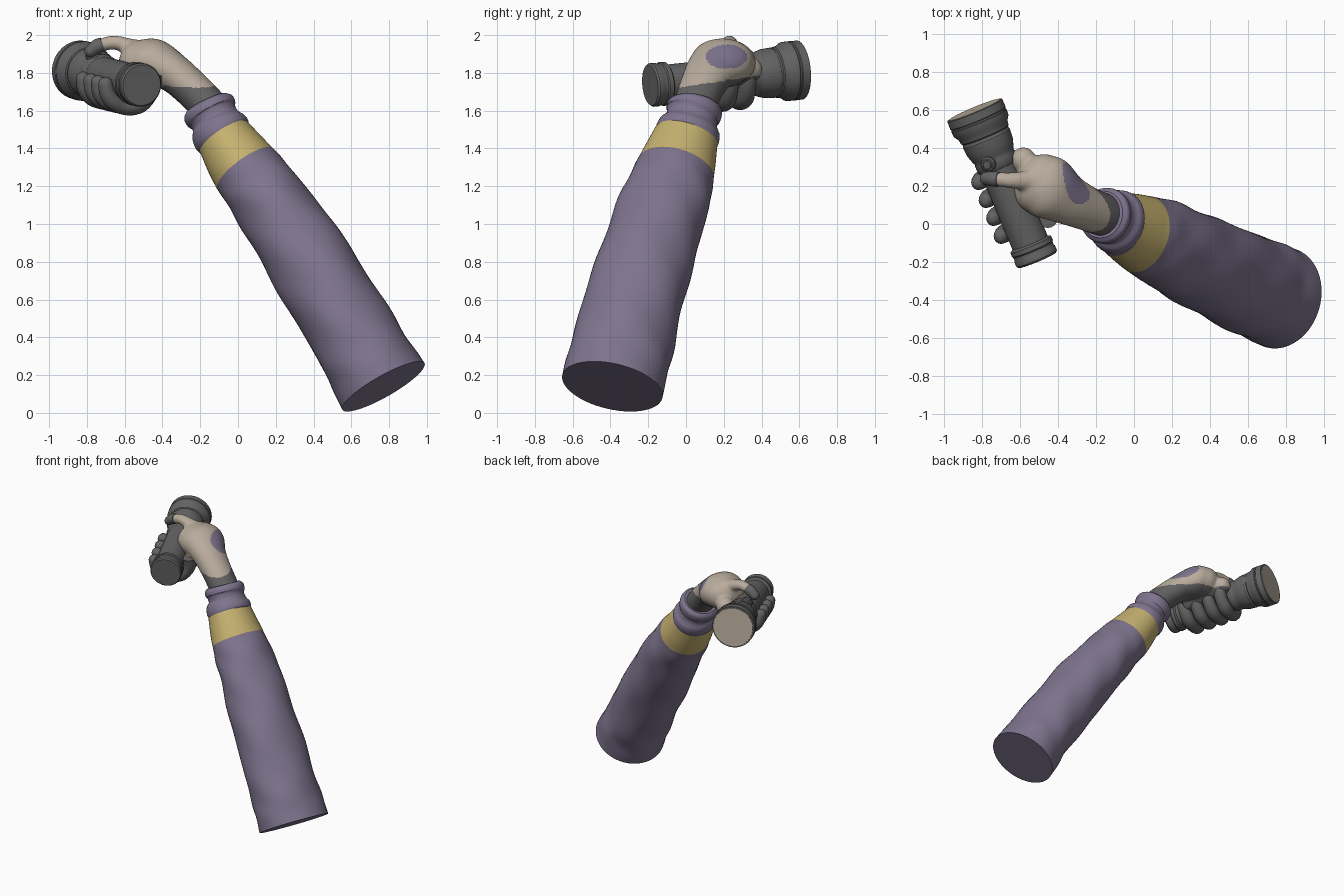
import bpy, bmesh, math
from mathutils import Vector

cube = bpy.data.objects.get("Cube")
if cube:
    bpy.data.objects.remove(cube, do_unlink=True)


def material(name, r, g, b):
    m = bpy.data.materials.new(name)
    m.use_nodes = True
    m.diffuse_color = (r, g, b, 1)
    bsdf = next(n for n in m.node_tree.nodes if n.type == "BSDF_PRINCIPLED")
    bsdf.inputs["Base Color"].default_value = (r, g, b, 1)
    bsdf.inputs["Roughness"].default_value = 0.8
    return m


PURPLE = material("dusty purple cloth", 0.21, 0.175, 0.27)
YELLOW = material("mustard band", 0.56, 0.44, 0.16)
BEIGE = material("beige leather", 0.48, 0.41, 0.335)
GREY = material("dark grey", 0.125, 0.125, 0.125)


def spline(points, steps):
    """Catmull-Rom samples of (x, y, z, ru, rv) stations."""
    pts = [Vector(p) for p in points]
    out = []
    for i in range(len(pts) - 1):
        b, c = pts[i], pts[i + 1]
        a = pts[i - 1] if i else 2 * b - c
        d = pts[i + 2] if i + 2 < len(pts) else 2 * c - b
        for k in range(steps):
            t = k / steps
            out.append(b + (c - a) * (t / 2) + (2 * a - 5 * b + 4 * c - d) * (t * t / 2)
                       + (3 * b - a - 3 * c + d) * (t ** 3 / 2))
    return out + [pts[-1]]


def tube(name, points, mats, sides=32, steps=6, rounded=False, wobble=None, paint=None):
    """Sweep an elliptical section through stations; close both ends."""
    rings = spline(points, steps)
    centres = [Vector(r[:3]) for r in rings]
    data = []
    for i, r in enumerate(rings):
        tangent = (centres[min(i + 1, len(rings) - 1)] - centres[max(i - 1, 0)]).normalized()
        data.append((centres[i], tangent, r[3], r[4], i / steps))
    if rounded:
        c, t, ru, rv, s = data[-1]
        for k in range(1, 6):
            a = k / 6 * math.pi / 2
            data.append((c + t * min(ru, rv) * math.sin(a), t, ru * math.cos(a), rv * math.cos(a), s))
    bm = bmesh.new()
    loops = []
    for c, t, ru, rv, s in data:
        u = Vector((0, 1, 0)).cross(t).normalized()
        v = t.cross(u)
        loop = []
        for k in range(sides):
            a = math.tau * k / sides
            f = 1 + (wobble(a, s) if wobble else 0)
            loop.append(bm.verts.new(c + (u * ru * math.cos(a) + v * rv * math.sin(a)) * f))
        loops.append(loop)
    for i in range(len(loops) - 1):
        for k in range(sides):
            n = (k + 1) % sides
            f = bm.faces.new((loops[i][k], loops[i][n], loops[i + 1][n], loops[i + 1][k]))
            if paint:
                f.material_index = paint((data[i][4] + data[i + 1][4]) / 2)
    bm.faces.new(loops[0][::-1])
    bm.faces.new(loops[-1])
    bmesh.ops.recalc_face_normals(bm, faces=bm.faces)
    mesh = bpy.data.meshes.new(name)
    bm.to_mesh(mesh)
    bm.free()
    for m in mats:
        mesh.materials.append(m)
    ob = bpy.data.objects.new(name, mesh)
    bpy.context.collection.objects.link(ob)
    return ob


def activate(*obs):
    bpy.ops.object.select_all(action="DESELECT")
    for o in obs:
        o.select_set(True)
    bpy.context.view_layer.objects.active = obs[0]


# Sleeve with soft folds, a coloured band and a gathered cuff
def folds(a, s):
    fade = max(0, min(1, s * 1.5, (4.2 - s) * 1.2))
    return fade * (0.014 * math.sin(3 * a - 5 * s + 1) + 0.014 * math.sin(4 * a + 7 * s))


sleeve = tube("sleeve", [
    (0.77, -0.39, 0.14, 0.25, 0.272),
    (0.63, -0.33, 0.385, 0.232, 0.268),
    (0.39, -0.222, 0.78, 0.226, 0.252),
    (0.17, -0.112, 1.115, 0.2, 0.235),
    (0.025, -0.047, 1.31, 0.18, 0.204),
    (-0.075, 0.0, 1.46, 0.15, 0.172),
], [PURPLE, YELLOW], sides=56, steps=10, wobble=folds, paint=lambda s: int(s > 3.9))
cuff = tube("sleeve_cuff", [
    (-0.07, 0.0, 1.45, 0.148, 0.168),
    (-0.085, 0.008, 1.475, 0.158, 0.172),
    (-0.103, 0.018, 1.51, 0.152, 0.165),
    (-0.117, 0.027, 1.54, 0.132, 0.142),
    (-0.13, 0.033, 1.565, 0.13, 0.138),
    (-0.142, 0.04, 1.587, 0.143, 0.148),
    (-0.158, 0.046, 1.617, 0.142, 0.146),
    (-0.168, 0.05, 1.637, 0.12, 0.125),
], [PURPLE], sides=48, steps=4)

# Torch, built along its own slanted axis
TAIL = Vector((-0.51, -0.19, 1.735))
AXIS = Vector((-0.33, 0.79, 0.08)).normalized()
SIDE = Vector((0.923, 0.385, 0)).normalized()
UP = SIDE.cross(AXIS).normalized()


def around(t, radius, angle):
    return TAIL + AXIS * t + (SIDE * math.cos(angle) + UP * math.sin(angle)) * radius


def turned(name, profile, mat):
    return tube(name, [(*(TAIL + AXIS * t), r, r) for t, r in profile], [mat], sides=40, steps=1)


turned("torch_body", [
    (0, 0.108), (0.01, 0.116), (0.035, 0.116), (0.042, 0.112), (0.06, 0.112), (0.067, 0.117),
    (0.09, 0.116), (0.1, 0.1), (0.53, 0.101), (0.545, 0.112), (0.58, 0.113), (0.595, 0.111),
    (0.61, 0.118), (0.65, 0.13), (0.70, 0.134), (0.706, 0.13), (0.715, 0.13), (0.721, 0.136),
    (0.745, 0.139), (0.77, 0.156), (0.80, 0.158), (0.804, 0.155), (0.812, 0.155),
    (0.816, 0.158), (0.86, 0.157)], GREY)
turned("torch_lens", [(0.858, 0.147), (0.863, 0.146)], BEIGE)

# Push button with a raised collar
press = math.radians(112)
for name, r, h in (("button_collar", 0.04, 0.132), ("button_cap", 0.025, 0.142)):
    tube(name, [(*around(0.578, d, press), r * f, r * f)
                for d, f in ((0.08, 1), (h - 0.008, 1), (h, 0.8))], [GREY], sides=24, steps=1)

# Four gloved fingers curled under the torch
for i, name in enumerate(("little", "ring", "middle", "index")):
    t = 0.19 + 0.103 * i
    path = []
    for k in range(9):
        f = k / 8
        swell = 0.05 - 0.008 * f + 0.003 * math.cos(f * math.tau * 2.5)
        p = around(t, 0.142 - 0.014 * f, math.radians(14 - 188 * f))
        path.append((*p, swell, swell + 0.003))
    tube(name + "_finger", path, [GREY], sides=20, steps=3, rounded=True)

# Hand: wrist, palm and thumb fused into one skin
hand = tube("hand", [
    (-0.12, 0.035, 1.58, 0.1, 0.11),
    (-0.18, 0.055, 1.65, 0.1, 0.115),
    (-0.26, 0.087, 1.73, 0.1, 0.12),
    (-0.35, 0.13, 1.805, 0.106, 0.137),
    (-0.44, 0.185, 1.85, 0.128, 0.168),
    (-0.5, 0.215, 1.855, 0.123, 0.162),
], [], rounded=True)
palm = tube("palm", [(*around(0.2 + 0.08 * i, 0.14, math.radians(6 * i - 10)), 0.056 + 0.003 * i, 0.056 + 0.003 * i)
                     for i in range(5)], [], rounded=True)
thumb = tube("thumb", [
    (-0.46, 0.22, 1.90, 0.07, 0.085),
    (-0.56, 0.228, 1.935, 0.045, 0.055),
    (-0.65, 0.23, 1.96, 0.038, 0.042),
    (-0.71, 0.235, 1.952, 0.036, 0.038),
], [], rounded=True)
activate(hand, palm, thumb)
bpy.ops.object.join()
remesh = hand.modifiers.new("fuse", "REMESH")
remesh.mode = "VOXEL"
remesh.voxel_size = 0.01
soften = hand.modifiers.new("soften", "SMOOTH")
soften.iterations = 10
for mod in ("fuse", "soften"):
    bpy.ops.object.modifier_apply(modifier=mod)
hand.data.materials.clear()
for m in (BEIGE, GREY, PURPLE):
    hand.data.materials.append(m)

# Grey underside and wrist, purple patch on the back of the hand
for f in hand.data.polygons:
    x, y, z = f.center
    patch = ((y - 0.215) / 0.11) ** 2 + ((z - 1.885) / 0.065) ** 2 < 1
    if patch and f.normal.x > 0 and x > -0.46:
        f.material_index = 2
    else:
        f.material_index = int(z < 1.728 + 0.15 * y)

tube("thumb_tip", [
    (-0.715, 0.235, 1.952, 0.037, 0.04),
    (-0.745, 0.238, 1.94, 0.039, 0.04),
    (-0.78, 0.24, 1.915, 0.033, 0.035),
], [GREY], sides=20, rounded=True)

# Smooth shading with crisp edges
for ob in [o for o in bpy.context.collection.objects if o.type == "MESH"]:
    activate(ob)
    bpy.ops.object.shade_smooth_by_angle(angle=math.radians(35))
